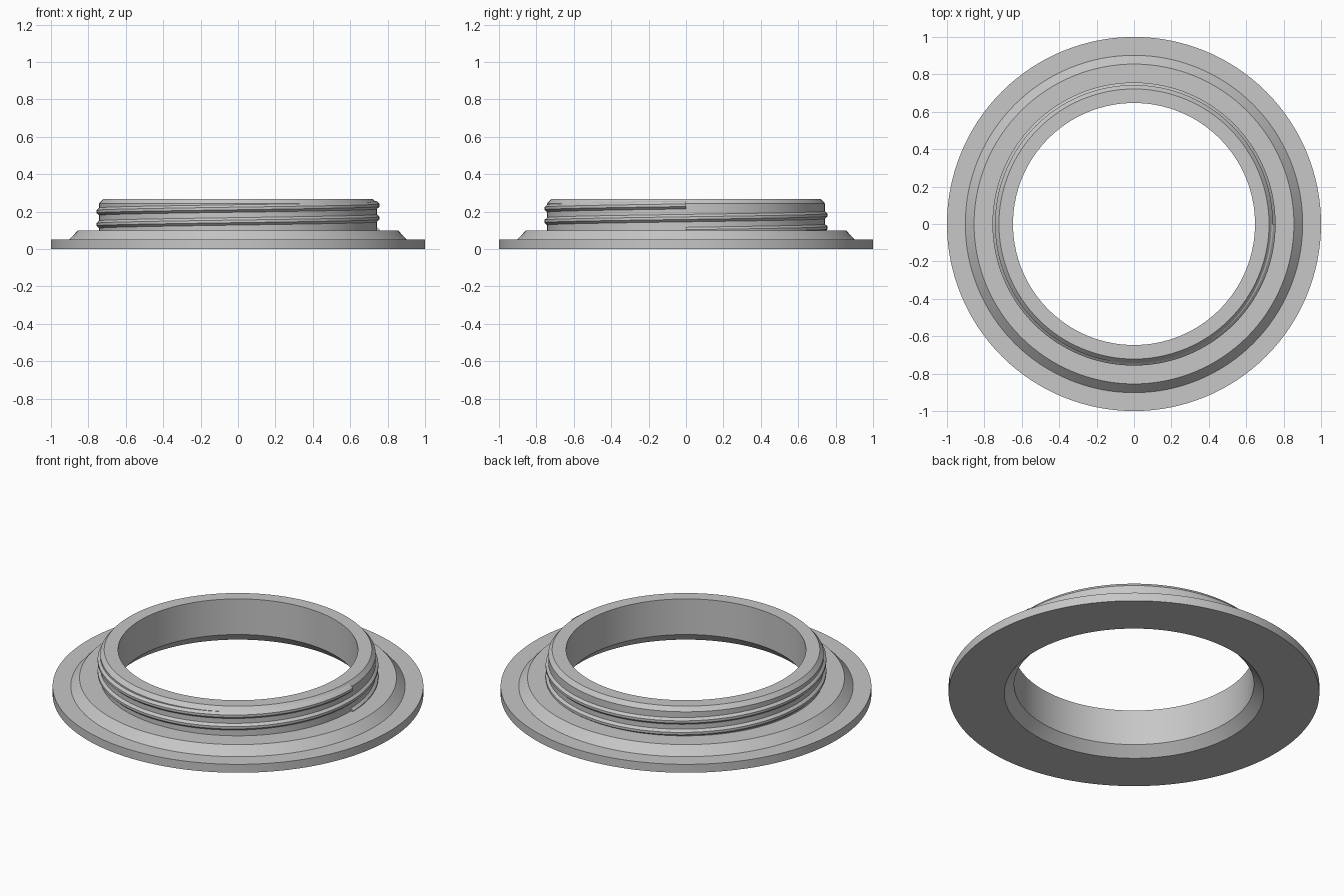
import bpy
import bmesh
from math import cos, sin, pi, radians

cube = bpy.data.objects.get("Cube")
if cube:
    bpy.data.objects.remove(cube, do_unlink=True)

SEGMENTS = 128

# One plain grey for the whole part
grey = bpy.data.materials.new("light grey")
grey.use_nodes = True
colour = (0.57, 0.57, 0.57, 1)
grey.diffuse_color = colour
grey.node_tree.nodes["Principled BSDF"].inputs["Base Color"].default_value = colour


def sweep(name, profile, steps, rise=0.0, closed=True):
    """Sweep a closed (radius, z) profile round z, climbing by rise per turn."""
    bm = bmesh.new()
    rings = []
    for i in range(steps if closed else steps + 1):
        turn = i / SEGMENTS
        a = 2 * pi * turn
        rings.append([bm.verts.new((r * cos(a), r * sin(a), z + rise * turn))
                      for r, z in profile])
    n = len(profile)
    for i in range(steps):
        here, ahead = rings[i], rings[(i + 1) % len(rings)]
        for j in range(n):
            k = (j + 1) % n
            bm.faces.new((here[j], ahead[j], ahead[k], here[k]))
    if not closed:
        bm.faces.new(rings[0])
        bm.faces.new(rings[-1])
    bmesh.ops.recalc_face_normals(bm, faces=bm.faces)
    mesh = bpy.data.meshes.new(name)
    bm.to_mesh(mesh)
    bm.free()
    mesh.materials.append(grey)
    obj = bpy.data.objects.new(name, mesh)
    bpy.context.collection.objects.link(obj)
    bpy.ops.object.select_all(action='DESELECT')
    obj.select_set(True)
    bpy.context.view_layer.objects.active = obj
    bpy.ops.object.shade_smooth_by_angle(angle=radians(20))
    return obj


# Flange, bevelled step, neck with chamfered rim, and bore flared at the bottom
sweep("flanged_collar", [
    (0.70, 0), (1, 0), (1, 0.05), (0.902, 0.05), (0.855, 0.10),
    (0.743, 0.10), (0.743, 0.243), (0.722, 0.267),
    (0.647, 0.267), (0.647, 0.055)], SEGMENTS)

# Two turns of screw thread, rooted inside the neck wall
sweep("screw_thread", [
    (0.735, 0.073), (0.743, 0.076), (0.757, 0.089),
    (0.757, 0.103), (0.743, 0.116), (0.735, 0.119)],
    2 * SEGMENTS, rise=0.069, closed=False)
